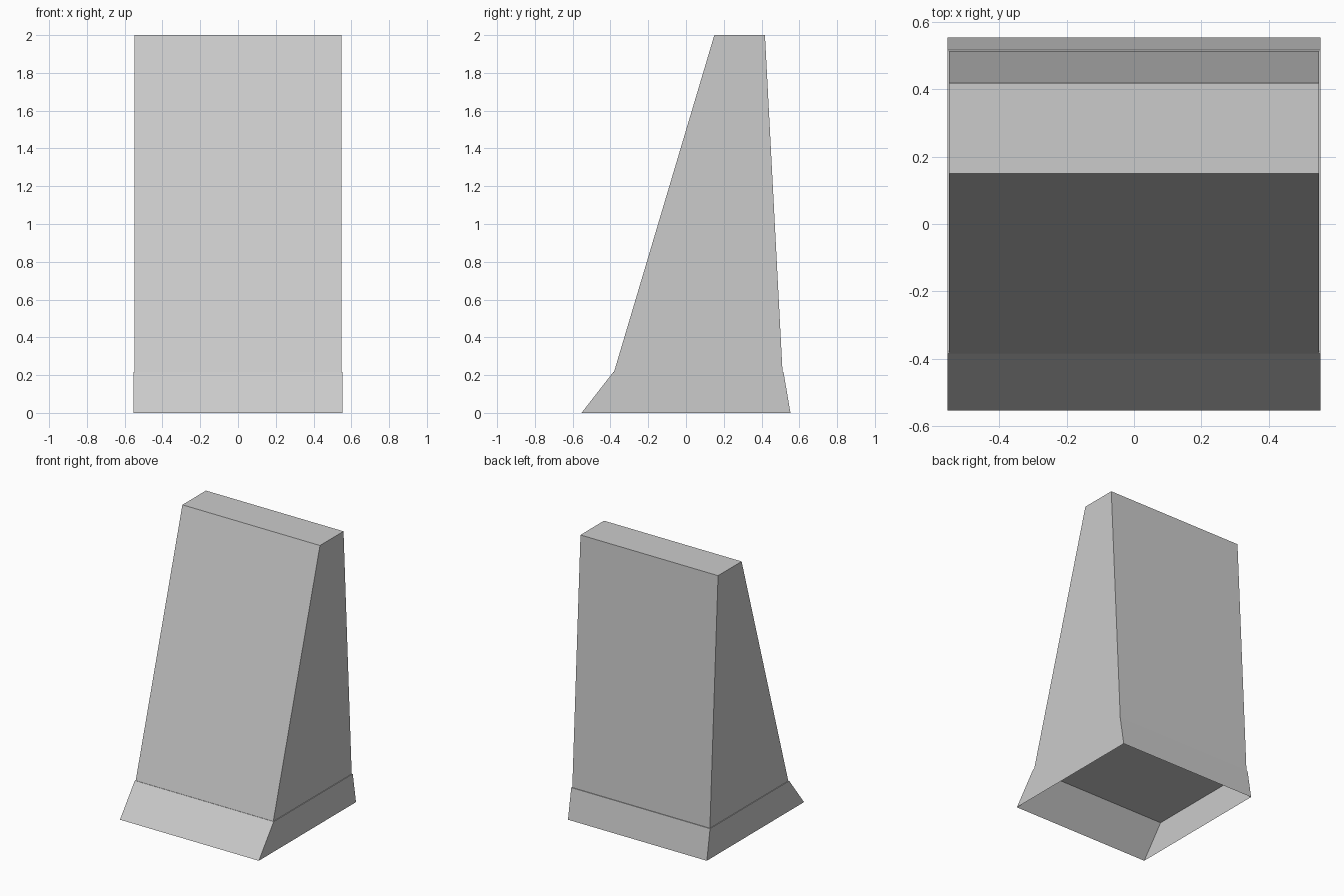
import bpy, bmesh

if "Cube" in bpy.data.objects:
    bpy.data.objects.remove(bpy.data.objects["Cube"])


def frustum(name, bottom, top, cap_bottom):
    """Four-sided block; each level is (half_width, y_front, y_back, z)."""
    bm = bmesh.new()
    rings = [[bm.verts.new(p) for p in ((-w, f, z), (w, f, z), (w, b, z), (-w, b, z))]
             for w, f, b, z in (bottom, top)]
    low, high = rings
    for i in range(4):
        j = (i + 1) % 4
        bm.faces.new((low[i], low[j], high[j], high[i]))
    bm.faces.new(high)
    if cap_bottom:
        bm.faces.new(low[::-1])
    mesh = bpy.data.meshes.new(name)
    bm.to_mesh(mesh)
    bm.free()
    obj = bpy.data.objects.new(name, mesh)
    bpy.context.collection.objects.link(obj)
    return obj


# Flared foot, hollow and open underneath, with a narrow ledge on top
frustum("flared_base", (0.553, -0.553, 0.553, 0), (0.553, -0.384, 0.516, 0.217), False)

# Tall tapering slab standing on the ledge
frustum("tapered_body", (0.548, -0.381, 0.511, 0.217), (0.548, 0.15, 0.418, 2.0), False)
